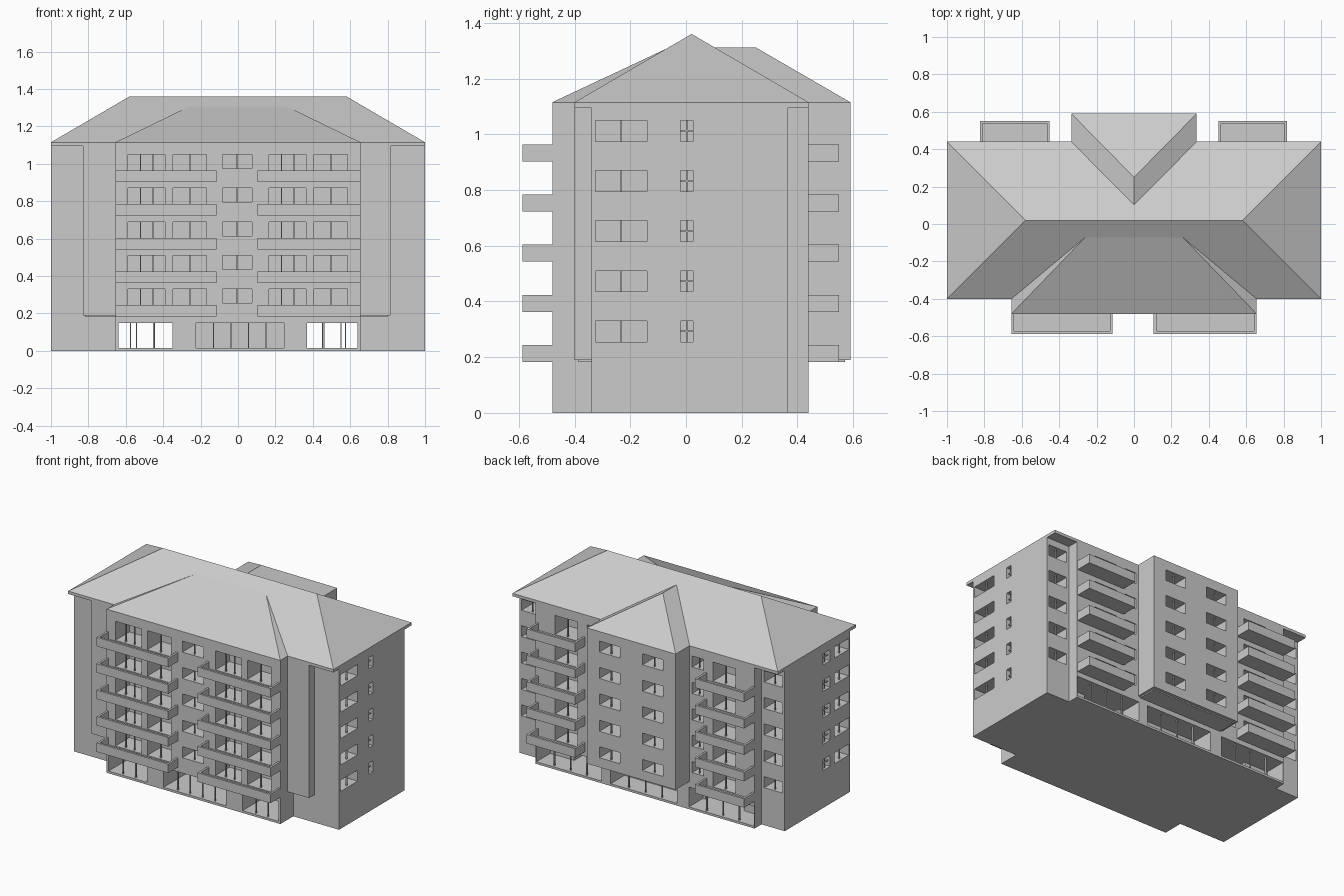
import bpy, bmesh
from mathutils import Vector

if "Cube" in bpy.data.objects:
    bpy.data.objects.remove(bpy.data.objects["Cube"])

FLOORS = [0.18 * k for k in range(5)]
EAVE, SLAB = 1.115, 1.095


def box(bm, x0, x1, y0, y1, z0, z1):
    v = [bm.verts.new((x, y, z)) for z in (z0, z1)
         for x, y in ((x0, y0), (x1, y0), (x1, y1), (x0, y1))]
    for f in ((3, 2, 1, 0), (4, 5, 6, 7), (0, 1, 5, 4), (1, 2, 6, 5), (2, 3, 7, 6), (3, 0, 4, 7)):
        bm.faces.new([v[i] for i in f])


def finish(name, bm):
    bmesh.ops.recalc_face_normals(bm, faces=bm.faces[:])
    me = bpy.data.meshes.new(name)
    bm.to_mesh(me)
    bm.free()
    ob = bpy.data.objects.new(name, me)
    bpy.context.collection.objects.link(ob)
    return ob


def boxes(name, items):
    bm = bmesh.new()
    for b in items:
        box(bm, *b)
    return finish(name, bm)


def prism(name, outline, z0, z1):
    bm = bmesh.new()
    f = bm.faces.new([bm.verts.new((x, y, z0)) for x, y in outline])
    r = bmesh.ops.extrude_face_region(bm, geom=[f])
    up = [v for v in r["geom"] if isinstance(v, bmesh.types.BMVert)]
    bmesh.ops.translate(bm, verts=up, vec=Vector((0, 0, z1 - z0)))
    return finish(name, bm)


def hip_roof(name, hx, y0, y1, ridge):
    # eave slab plus ridge points, wrapped as a convex solid
    bm = bmesh.new()
    for p in [(s * hx, y, z) for s in (-1, 1) for y in (y0, y1) for z in (SLAB, EAVE)] + ridge:
        bm.verts.new(p)
    bmesh.ops.convex_hull(bm, input=bm.verts[:])
    bmesh.ops.dissolve_limit(bm, angle_limit=0.01, verts=bm.verts[:], edges=bm.edges[:])
    return finish(name, bm)


def cut(ob, items):
    cutter = boxes("cutter", items)
    cutter.hide_render = True
    m = ob.modifiers.new("openings", "BOOLEAN")
    m.operation, m.solver, m.object = "DIFFERENCE", "EXACT", cutter
    bpy.context.view_layer.objects.active = ob
    bpy.ops.object.modifier_apply(modifier=m.name)
    bpy.data.objects.remove(cutter)


bars = []


def opening(axis, out, plane, a0, a1, z0, z1, depth=0.15, panes=2, cross=False):
    """Return a cutter box and add thin window bars."""
    def slab(b0, b1, near, far, c0, c1):
        d = sorted((plane - out * near, plane - out * far))
        return (b0, b1, *d, c0, c1) if axis == "y" else (*d, b0, b1, c0, c1)
    for i in range(1, panes):
        c = a0 + (a1 - a0) * i / panes
        bars.append(slab(c - .003, c + .003, .015, .025, z0, z1))
    if cross:
        m = (z0 + z1) / 2
        bars.append(slab(a0, a1, .015, .025, m - .003, m + .003))
    return slab(a0, a1, -.02, depth, z0, z1)


# main body
half = [(0.655, -0.48), (0.655, -0.34), (1, -0.34), (1, 0.365), (0.825, 0.365), (0.825, 0.44)]
body = prism("building_body", half + [(-x, y) for x, y in reversed(half)], 0, SLAB)
bay = boxes("rear_bay", [(-.335, .335, .44, .59, .19, SLAB)])

front, back, rear_bay = [], [], []
for dz in FLOORS:
    lo, hi, door = .255 + dz, .33 + dz, .2 + dz
    # front doors and windows
    for s in (0, .754):
        front.append(opening("y", -1, -.48, -.588 + s, -.39 + s, door, hi, panes=3))
        front.append(opening("y", -1, -.48, -.348 + s, -.168 + s, door, hi))
    front.append(opening("y", -1, -.48, -.083, .075, lo, hi))
    # side windows
    for s, b0, b1, c0, c1 in ((1, -.325, -.14, -.02, .025), (-1, -.325, -.17, -.125, -.045)):
        front.append(opening("x", s, s, b0, b1, lo, hi))
        front.append(opening("x", s, s, c0, c1, lo, hi, cross=True))
    # rear windows
    for s in (-1, 1):
        def rear(a, b, plane, z0, **kw):
            return opening("y", 1, plane, *sorted((s * a, s * b)), z0, hi, **kw)
        back.append(rear(.845, .985, .365, lo))
        back.append(rear(.51, .68, .44, door))
        back.append(rear(.355, .44, .44, lo))
        rear_bay.append(rear(.085, .24, .59, lo, depth=.14))

# ground floor shop fronts, side halls run through to the back
for a, b, d, n in ((-.64, -.35, .79, 3), (-.225, .245, .3, 5), (.37, .64, .79, 3)):
    front.append(opening("y", -1, -.48, a, b, .015, .15, d, n))
for a, b in ((-.82, -.33), (-.24, .26), (.33, .82)):
    back.append(opening("y", 1, .44, a, b, .015, .15, .15, 4))

cut(body, front)
cut(body, back)
cut(bay, rear_bay)
boxes("window_bars", bars)

# front corner piers and plates under the overhanging parts
boxes("front_piers", [(-.83, -.655, -.4, -.34, .19, SLAB), (.655, .815, -.4, -.34, .19, SLAB)])
boxes("soffit_plates", [(-.815, -.655, -.385, -.34, .182, .19), (.655, .8, -.385, -.34, .182, .19),
                        (-.32, .32, .44, .57, .182, .19)])

# balconies: floor and three parapets
parts, t = [], .014
for dz in FLOORS:
    z0, z1 = .183 + dz, .244 + dz
    for x0, x1, wall, edge in ((-.655, -.115, -.48, -.587), (.105, .655, -.48, -.587),
                               (-.823, -.452, .44, .55), (.452, .818, .44, .55)):
        ya, yb = sorted((wall, edge))
        lip = (edge, edge + t) if edge < 0 else (edge - t, edge)
        parts += [(x0, x1, ya, yb, z0, z0 + .012), (x0, x0 + t, ya, yb, z0, z1),
                  (x1 - t, x1, ya, yb, z0, z1), (x0, x1, *lip, z0, z1)]
boxes("balconies", parts)

# roofs
hip_roof("main_roof", 1, -.4, .44, [(-.58, .02, 1.36), (.58, .02, 1.36)])
hip_roof("front_roof", .655, -.48, -.4, [(-.25, -.06, 1.312), (.25, -.06, 1.312)])
hip_roof("rear_bay_roof", .335, .44, .59, [(0, .25, 1.312), (0, .1, 1.312)])
